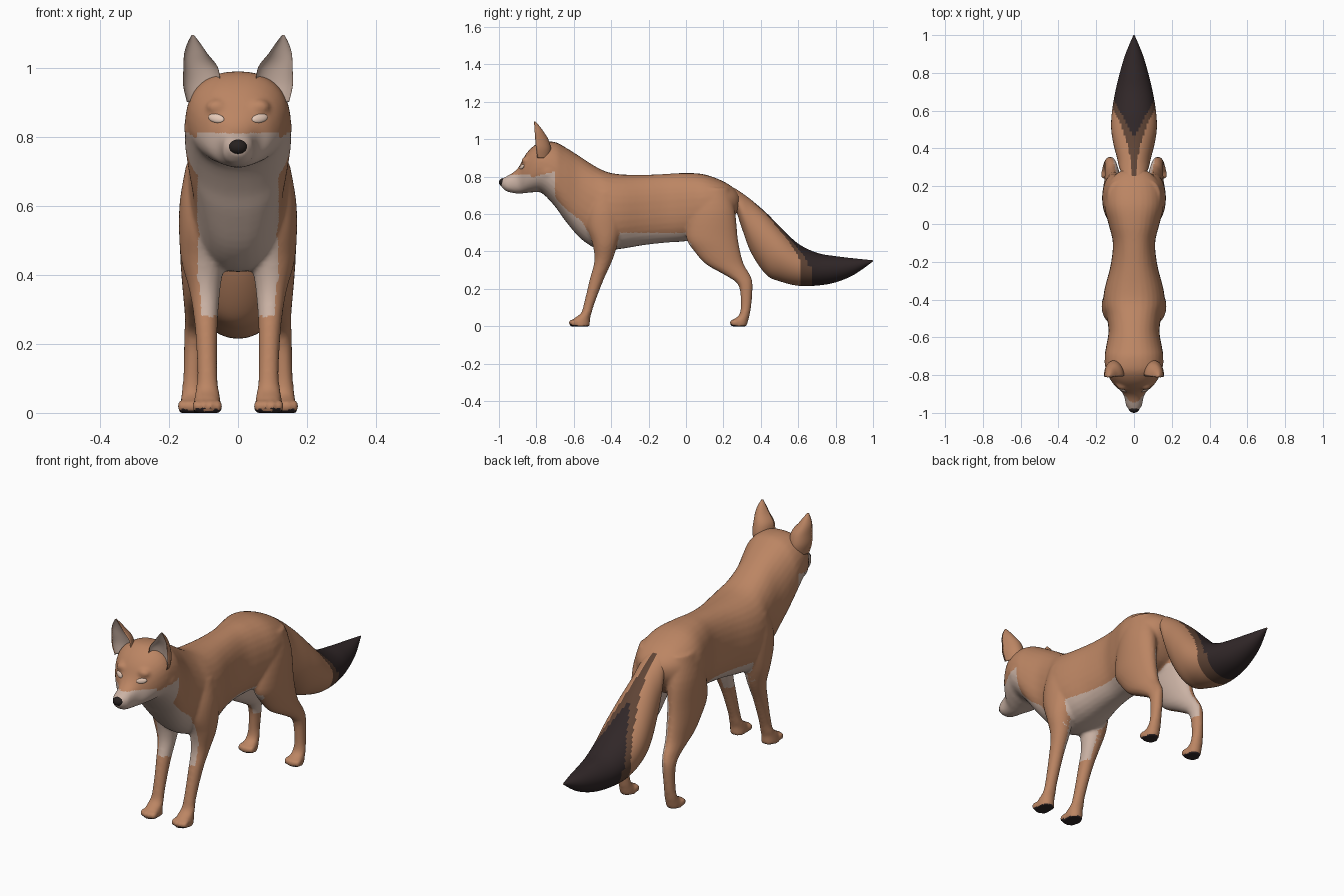
import bpy, bmesh, math
from mathutils import Vector, Matrix
from mathutils.bvhtree import BVHTree

if "Cube" in bpy.data.objects:
    bpy.data.objects.remove(bpy.data.objects["Cube"])

# ---------- materials ----------
COLOURS = [("fur_orange", (0.50, 0.235, 0.125)), ("fur_cream", (0.60, 0.45, 0.375)),
           ("fur_black", (0.030, 0.020, 0.021)), ("fur_brown", (0.115, 0.058, 0.036)),
           ("eye_pale", (0.78, 0.58, 0.47)), ("nose_black", (0.02, 0.015, 0.014))]
MATS = []
for name, c in COLOURS:
    m = bpy.data.materials.new(name)
    m.diffuse_color = (*c, 1)
    m.use_nodes = True
    m.node_tree.nodes["Principled BSDF"].inputs["Base Color"].default_value = m.diffuse_color
    MATS.append(m)
FUR, CREAM, BLACK, BROWN, EYE, NOSE = range(6)


# ---------- helpers ----------
def smooth_rings(rings, steps):
    """Catmull-Rom interpolation through a list of ring tuples."""
    out = []
    for i in range(len(rings) - 1):
        p0, p1 = rings[max(i - 1, 0)], rings[i]
        p2, p3 = rings[i + 1], rings[min(i + 2, len(rings) - 1)]
        for k in range(steps):
            t = k / steps
            out.append([0.5 * (2 * b + (c - a) * t + (2 * a - 5 * b + 4 * c - d) * t * t
                               + (3 * b - a - 3 * c + d) * t ** 3)
                        for a, b, c, d in zip(p0, p1, p2, p3)])
    return out + [list(rings[-1])]


def se(v, n):
    return math.copysign(abs(v) ** (2 / n), v)


def loft(bm, rings, point, steps=4, seg=32):
    """Skin rings; point(ring, angle) gives the position. Returns side faces by column."""
    rows = [[bm.verts.new(point(r, 2 * math.pi * j / seg)) for j in range(seg)]
            for r in smooth_rings(rings, steps)]
    faces = []
    for a, b in zip(rows, rows[1:]):
        for j in range(seg):
            k = (j + 1) % seg
            faces.append((j, bm.faces.new((a[j], a[k], b[k], b[j]))))
    caps = [bm.faces.new(rows[0][::-1]), bm.faces.new(rows[-1])]
    bmesh.ops.recalc_face_normals(bm, faces=[f for _, f in faces] + caps)
    return faces


def along_y(r, a, n=2.3):
    y, top, bot, rx = r
    return (rx * se(math.cos(a), n), y, (top + bot) / 2 + (top - bot) / 2 * se(math.sin(a), n))


def along_z(side):
    def point(r, a):
        z, front, back, cx, rx = r
        return (side * (cx + rx * math.cos(a)), (front + back) / 2 + (back - front) / 2 * math.sin(a), z)
    return point


def ball(bm, loc, scale, rot=Matrix.Identity(4), seg=20):
    mat = Matrix.Translation(loc) @ rot @ Matrix.Diagonal((*scale, 1))
    bmesh.ops.create_uvsphere(bm, u_segments=seg, v_segments=seg // 2, radius=1, matrix=mat)


def finish(name, bm, mats=MATS):
    me = bpy.data.meshes.new(name)
    bm.to_mesh(me)
    bm.free()
    for m in mats:
        me.materials.append(m)
    me.polygons.foreach_set("use_smooth", [True] * len(me.polygons))
    ob = bpy.data.objects.new(name, me)
    bpy.context.collection.objects.link(ob)
    return ob


# ---------- body: head, neck and torso (y, top, bottom, half width) ----------
bm = bmesh.new()
TORSO = [(-0.99, .785, .748, .022), (-0.96, .802, .722, .042), (-0.92, .825, .712, .050),
         (-0.89, .858, .710, .064), (-0.86, .915, .712, .098), (-0.82, .960, .716, .128),
         (-0.77, .987, .712, .148), (-0.70, .985, .640, .155), (-0.65, .960, .570, .148),
         (-0.57, .910, .475, .135), (-0.49, .858, .420, .145), (-0.42, .825, .408, .163),
         (-0.34, .812, .415, .155), (-0.22, .810, .435, .124), (-0.10, .815, .448, .112),
         (0.00, .820, .455, .135), (0.10, .812, .480, .158), (0.20, .775, .520, .145),
         (0.26, .735, .590, .100), (0.29, .700, .640, .050)]
loft(bm, TORSO, along_y)

# ---------- legs (z, front, back, centre x, half width) and toes ----------
FRONT_LEG = [(.72, -.50, -.36, .090, .060), (.62, -.53, -.34, .098, .070), (.53, -.53, -.34, .102, .069),
             (.44, -.50, -.365, .102, .062), (.35, -.490, -.395, .096, .044),
             (.25, -.515, -.440, .092, .033), (.12, -.546, -.490, .089, .029),
             (.07, -.562, -.505, .089, .033), (.04, -.600, -.513, .089, .038),
             (.00, -.618, -.513, .089, .041)]
HIND_LEG = [(.74, .05, .23, .080, .060), (.62, .02, .262, .098, .068), (.48, .00, .276, .105, .063),
            (.40, .045, .290, .108, .056), (.33, .110, .310, .112, .046),
            (.27, .215, .345, .119, .035), (.22, .280, .356, .126, .030),
            (.12, .293, .350, .131, .027), (.06, .284, .340, .132, .031),
            (.035, .252, .334, .132, .035), (.00, .242, .324, .132, .037)]
for side in (-1, 1):
    for leg, toe_y in ((FRONT_LEG, -.608), (HIND_LEG, .252)):
        loft(bm, leg, along_z(side))
        for k in (-1.5, -.5, .5, 1.5):
            x = leg[-1][3] + k * .021
            ball(bm, (side * x, toe_y + .007 * abs(k), .019), (.012, .024, .019))
    # cheek and brow volume
    ball(bm, (side * .105, -.73, .825), (.052, .07, .06))
    ball(bm, (side * .060, -.845, .885), (.035, .035, .025))
raw = finish("body_source", bm, [])

# fuse the volumes into one skin
mod = raw.modifiers.new("fuse", 'REMESH')
mod.mode = 'VOXEL'
mod.voxel_size = 0.008
sm = raw.modifiers.new("soften", 'SMOOTH')
sm.factor, sm.iterations = 0.5, 5
skin = bpy.data.meshes.new_from_object(raw.evaluated_get(bpy.context.evaluated_depsgraph_get()))
bpy.data.objects.remove(raw)
bm = bmesh.new()
bm.from_mesh(skin)
bm.normal_update()


def coat(c, n):
    """Colour rule for the coat markings."""
    x, y, z = abs(c.x), c.y, c.z
    out = n.x * math.copysign(1, c.x)
    if z < .015 and n.z < -.5:
        return BLACK                                           # soles
    if y < -.70 and z < .76 + (y + .97) * .25:
        return CREAM                                           # jaw and cheeks
    if z > .42 and z < .81 and y < -.70 + (.80 - z) * .6 and x < .118:
        return CREAM                                           # throat and chest
    if y < -.36 and .28 < z < .47 and x < .118 and out < .35 and (n.y < -.2 or out < -.2):
        return CREAM                                           # inner front legs
    if -.50 < y < .03 and .38 < z < .50 and (n.z < -.35 or x < .06):
        return CREAM                                           # belly
    if y > 0 and .19 < z < .52 and out < -.35:
        return CREAM                                           # inner hind legs
    return FUR


for f in bm.faces:
    f.material_index = coat(f.calc_center_median(), f.normal)
tree = BVHTree.FromBMesh(bm)
finish("body", bm)

# ---------- tail ----------
bm = bmesh.new()
TAIL = [(.20, .765, .68, .035), (.26, .738, .63, .062), (.30, .712, .52, .078), (.35, .675, .39, .090),
        (.43, .606, .275, .110), (.51, .525, .238, .121), (.60, .442, .217, .116),
        (.70, .393, .218, .099), (.80, .375, .235, .075), (.90, .363, .277, .045),
        (1.0, .353, .347, .003)]
for _, f in loft(bm, TAIL, lambda r, a: along_y(r, a, 2.0), steps=8, seg=64):
    c = f.calc_center_median()
    x, top = abs(c.x), f.normal.z > .1
    if c.y > .68 or (top and c.y > .46 and x < .11 * (c.y - .46) / .2):
        f.material_index = BLACK
    elif c.y > .61 or (top and c.y > .25 and x < .012 + .10 * ((c.y - .25) / .36) ** 2):
        f.material_index = BROWN
finish("tail", bm)

# ---------- ears: crescent rings (z, centre x, half width, front y, depth) ----------
EAR = [(.90, .098, .050, -.795, .070), (.95, .105, .054, -.802, .080), (1.0, .108, .050, -.806, .070),
       (1.04, .122, .034, -.809, .048), (1.07, .128, .019, -.811, .028), (1.095, .131, .003, -.812, .006)]
for side, label in ((-1, "left"), (1, "right")):
    bm = bmesh.new()

    def ear_point(r, a):
        z, cx, rx, front, depth = r
        s = math.sin(a)
        return (side * (cx + rx * math.cos(a)), front + depth * (s if s > 0 else -.5 * s), z)

    for j, f in loft(bm, EAR, ear_point, steps=5, seg=32):
        if 17 <= j <= 30:
            f.material_index = CREAM
    finish("ear_" + label, bm)

    # eye: flat almond seated on the face
    hit, normal, _, _ = tree.ray_cast(Vector((side * .063, -2, .853)), Vector((0, 1, 0)))
    bm = bmesh.new()
    rot = normal.to_track_quat('-Y', 'Z').to_matrix().to_4x4() @ Matrix.Rotation(-side * .2, 4, 'Y')
    ball(bm, hit, (.026, .007, .013), rot)
    finish("eye_" + label, bm, [MATS[EYE]])

# ---------- nose ----------
bm = bmesh.new()
ball(bm, (0, -.979, .770), (.027, .021, .022))
finish("nose", bm, [MATS[NOSE]])
